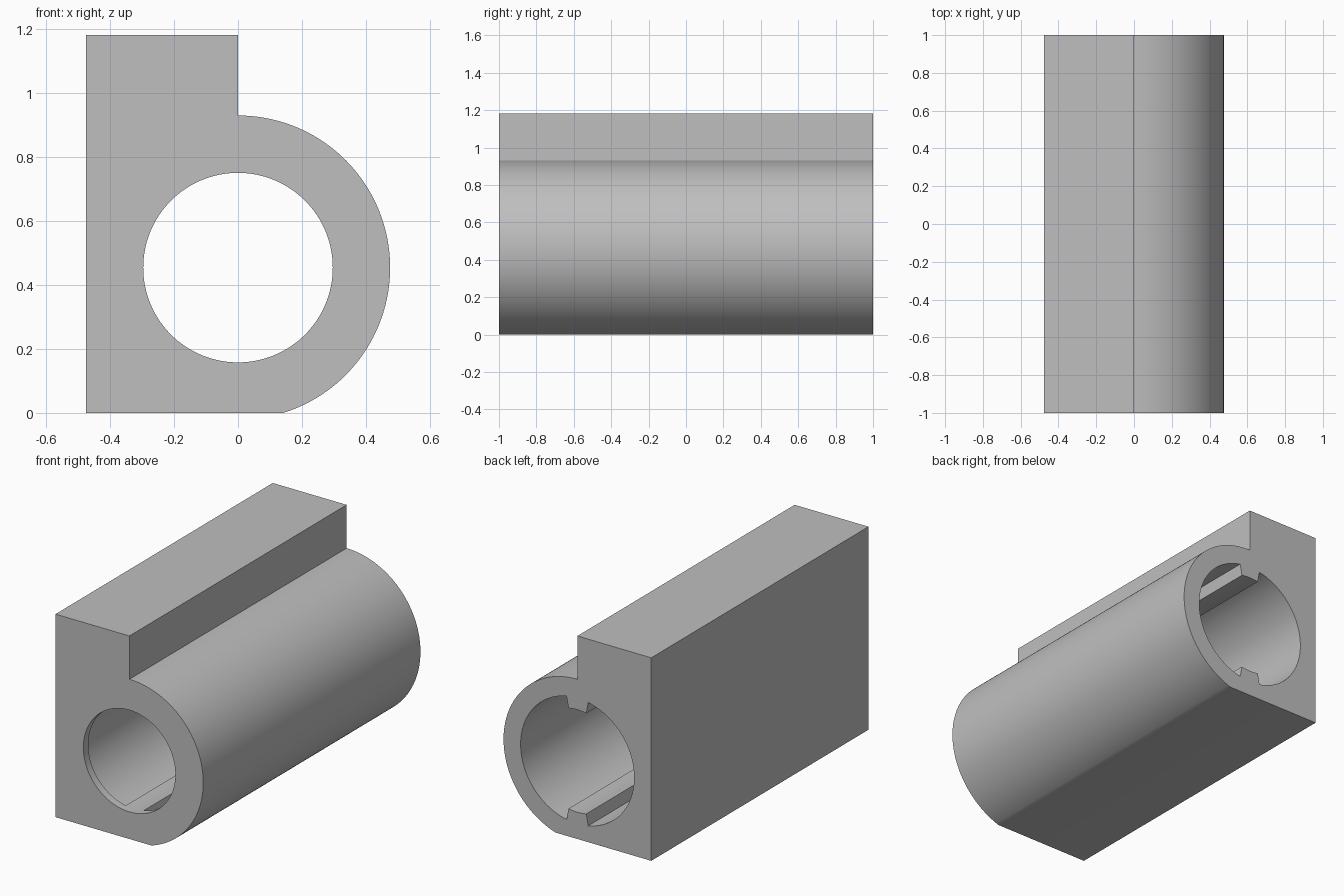
import bpy, bmesh, math

old = bpy.data.objects.get("Cube")
if old:
    bpy.data.objects.remove(old, do_unlink=True)

AXIS_Z, OUTER_R = 0.4545, 0.476      # barrel axis height and radius
TOP_Z, HALF_LEN = 1.183, 1.0
LIP_R, BORE_R, KEY_R = 0.2965, 0.366, 0.2985
LIP_DEPTH, KEY_HALF = 0.045, math.radians(11)

grey = bpy.data.materials.new("plain grey")
grey.use_nodes = True
colour = (0.52, 0.52, 0.52, 1)
grey.diffuse_color = colour
grey.node_tree.nodes["Principled BSDF"].inputs["Base Color"].default_value = colour


def arc(radius, start, end, steps):
    """Points (x, z) around the barrel axis."""
    angles = [start + (end - start) * i / steps for i in range(steps + 1)]
    return [(radius * math.cos(a), AXIS_Z + radius * math.sin(a)) for a in angles]


def prism(name, profile, y0, y1):
    """Extrude an (x, z) profile along y."""
    bm = bmesh.new()
    face = bm.faces.new([bm.verts.new((x, y0, z)) for x, z in profile])
    moved = bmesh.ops.extrude_face_region(bm, geom=[face])["geom"]
    bmesh.ops.translate(bm, vec=(0, y1 - y0, 0),
                        verts=[v for v in moved if isinstance(v, bmesh.types.BMVert)])
    bmesh.ops.recalc_face_normals(bm, faces=bm.faces)
    mesh = bpy.data.meshes.new(name)
    bm.to_mesh(mesh)
    bm.free()
    mesh.materials.append(grey)
    obj = bpy.data.objects.new(name, mesh)
    bpy.context.collection.objects.link(obj)
    return obj


# Housing: square-backed block that runs into a round barrel
foot = -math.asin(AXIS_Z / OUTER_R)
outline = [(-OUTER_R, 0)] + arc(OUTER_R, foot, math.pi / 2, 72)
outline += [(0, TOP_Z), (-OUTER_R, TOP_Z)]
housing = prism("housing", outline, -HALF_LEN, HALF_LEN)

# Main bore with a key rib left standing at top and bottom
quarter = math.pi / 2
keyed = []
for turn in (0, math.pi):
    keyed += arc(BORE_R, turn - quarter + KEY_HALF, turn + quarter - KEY_HALF, 64)
    keyed += arc(KEY_R, turn + quarter - KEY_HALF, turn + quarter + KEY_HALF, 10)
main_bore = prism("main_bore_cutter", keyed, LIP_DEPTH - HALF_LEN, HALF_LEN + 0.1)

# Narrower opening through the front lip
opening = prism("front_opening_cutter", arc(LIP_R, 0, 2 * math.pi, 128)[:-1],
                -HALF_LEN - 0.1, 0)

cutters = (main_bore, opening)
for cutter in cutters:
    cutter.hide_render = True
    cut = housing.modifiers.new(cutter.name, "BOOLEAN")
    cut.operation, cut.solver, cut.object = "DIFFERENCE", "EXACT", cutter

# Bake the cuts, then drop the cutters
bpy.context.view_layer.update()
graph = bpy.context.evaluated_depsgraph_get()
result = bpy.data.meshes.new_from_object(housing.evaluated_get(graph))
housing.modifiers.clear()
housing.data = result
for cutter in cutters:
    bpy.data.objects.remove(cutter, do_unlink=True)

for obj in bpy.context.selected_objects:
    obj.select_set(False)
housing.select_set(True)
bpy.context.view_layer.objects.active = housing
bpy.ops.object.shade_smooth_by_angle(angle=math.radians(30))
